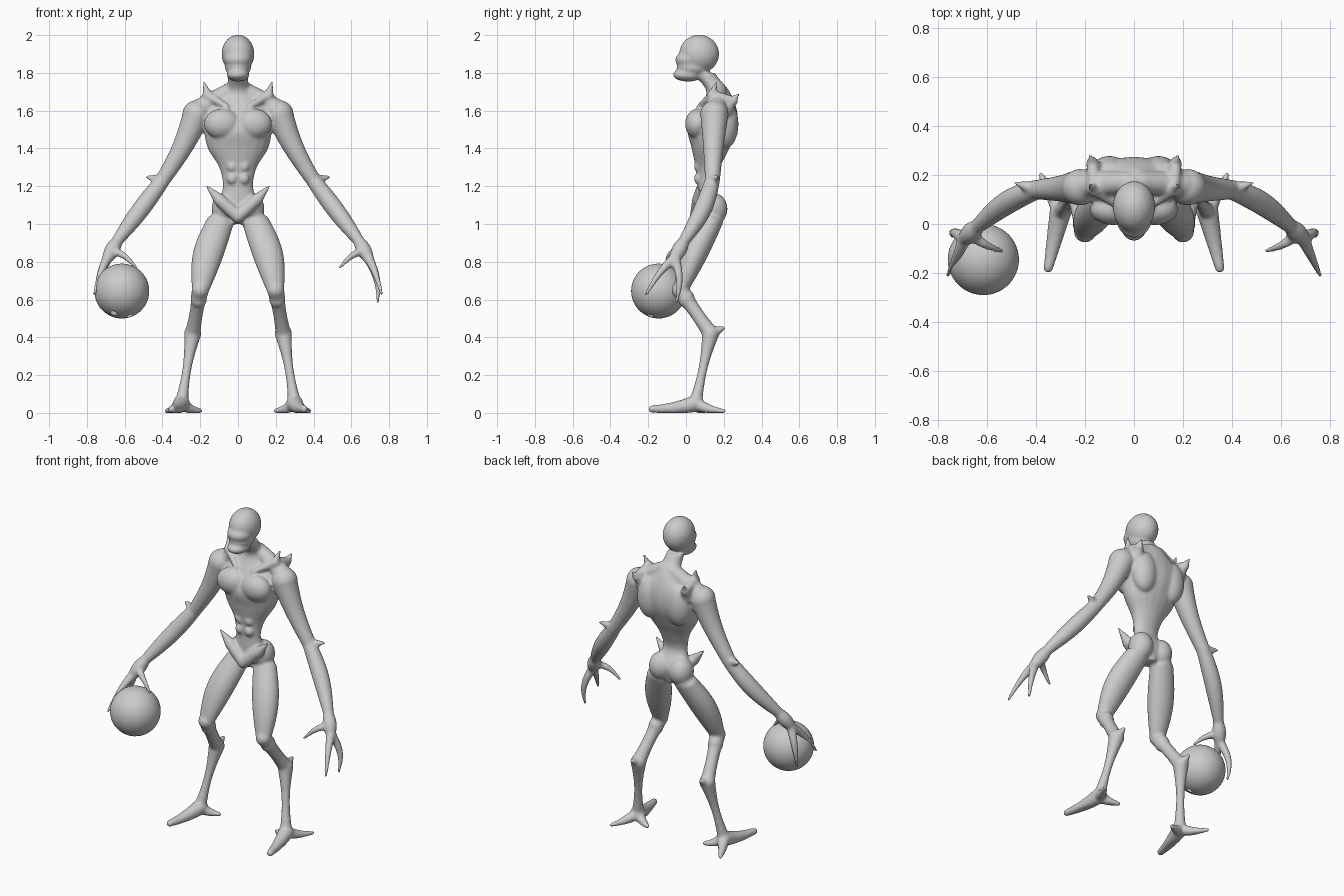
import bpy, bmesh, math
from mathutils import Vector, Matrix

default_cube = bpy.data.objects.get("Cube")
if default_cube:
    bpy.data.objects.remove(default_cube, do_unlink=True)

SIDEWAYS = Vector((1, 0, 0))
FORWARD = Vector((0, -1, 0))


def make_material(name, colour):
    material = bpy.data.materials.new(name)
    material.use_nodes = True
    material.diffuse_color = colour
    shader = material.node_tree.nodes["Principled BSDF"]
    shader.inputs["Base Color"].default_value = colour
    return material


def blob(bm, centre, radii):
    """Ellipsoid used for muscles, joints and the skull."""
    matrix = Matrix.Translation(centre) @ Matrix.Diagonal((*radii, 1))
    bmesh.ops.create_uvsphere(bm, u_segments=24, v_segments=16, radius=1, matrix=matrix)


def skin_rings(bm, rings):
    """Closed tube over a list of rings of points."""
    loops = [[bm.verts.new(point) for point in ring] for ring in rings]
    for lower, upper in zip(loops, loops[1:]):
        for k in range(len(lower)):
            bm.faces.new((lower[k - 1], lower[k], upper[k], upper[k - 1]))
    bm.faces.new(loops[0])
    bm.faces.new(loops[-1])


def ellipse(centre, u, v, sides=20):
    angles = [math.tau * k / sides for k in range(sides)]
    return [centre + u * math.cos(a) + v * math.sin(a) for a in angles]


def limb(bm, start, end, thick, thin, bulge=0, bow=(0, 0, 0), flat=1, side=SIDEWAYS, steps=12):
    """Tapered tube between two joints; it swells by bulge and bends by bow midway."""
    start, end, bow = Vector(start), Vector(end), Vector(bow)
    along = (end - start).normalized()
    across = (side - along * side.dot(along)).normalized()
    depth = along.cross(across) * flat
    rings = []
    for step in range(steps + 1):
        t = step / steps
        swell = math.sin(math.pi * t)
        radius = thick + (thin - thick) * t + bulge * swell
        rings.append(ellipse(start.lerp(end, t) + bow * swell, across * radius, depth * radius))
    skin_rings(bm, rings)
    for joint, radius in ((start, thick), (end, thin)):
        blob(bm, joint, [radius * flat] * 3)


def smooth_between(rows, steps=6):
    """Smooth curve through rows of values (Catmull-Rom)."""
    rows = [Vector(row) for row in rows]
    padded = [rows[0], *rows, rows[-1]]
    curve = []
    for before, a, b, after in zip(padded, padded[1:], padded[2:], padded[3:]):
        for step in range(steps):
            t = step / steps
            ease = t * t * (3 - 2 * t)
            slope_a, slope_b = (b - before) / 2, (after - a) / 2
            curve.append(a.lerp(b, ease) + slope_a * t * (1 - t) ** 2 - slope_b * t * t * (1 - t))
    return curve + [rows[-1]]


def add_arm(bm):
    shoulder = Vector((.22, .15, 1.58))
    elbow = Vector((.4, .14, 1.23))
    wrist = Vector((.64, -.01, .91))
    palm = Vector((.69, -.06, .82))
    knuckle = wrist.lerp(palm, .6)
    limb(bm, shoulder, elbow, .075, .04, bulge=-.003, bow=(-.015, 0, 0), side=FORWARD)
    limb(bm, elbow, wrist, .04, .03, bulge=.013, bow=(0, .02, 0), side=FORWARD)
    limb(bm, wrist, palm, .03, .03, bulge=.01, side=FORWARD)
    # Elbow spur
    limb(bm, elbow, elbow + Vector((.09, .03, .02)), .035, .006)
    # Thumb and two fingers
    limb(bm, knuckle, (.54, -.11, .77), .026, .009, bow=(0, -.01, .02))
    limb(bm, palm, (.76, -.21, .63), .028, .009, bow=(0, 0, .02))
    limb(bm, palm, (.74, -.05, .59), .028, .009, bow=(.02, .02, 0))


def add_leg(bm):
    hip = Vector((.09, .14, 1.02))
    knee = Vector((.2, -.03, .65))
    hock = Vector((.24, .13, .42))
    ankle = Vector((.3, .05, .05))
    limb(bm, hip, knee, .07, .046, bulge=.022, bow=(.015, -.01, 0), flat=.82)
    limb(bm, knee, hock, .046, .042, bulge=-.008)
    limb(bm, hock, ankle, .046, .036, bulge=-.017)
    # Kneecap swelling and hock spur
    blob(bm, knee.lerp(hock, .2), (.044, .044, .05))
    limb(bm, hock, hock + Vector((0, .07, .03)), .04, .01)
    # Long front toe, outer heel toe and inner toe
    for tip, thick, thin in (((.35, -.18, .02), .045, .02),
                             ((.38, .2, .01), .036, .012),
                             ((.2, .1, .01), .036, .014)):
        limb(bm, ankle, tip, thick, thin, bow=(0, 0, -.01))


def add_torso_muscles(bm):
    # Chest, shoulder blade and buttock
    blob(bm, (.085, .06, 1.53), (.095, .065, .08))
    blob(bm, (.1, .21, 1.53), (.08, .068, .13))
    blob(bm, (.07, .145, 1.08), (.07, .075, .085))
    # Trapezius
    limb(bm, (.03, .17, 1.71), (.2, .16, 1.61), .045, .055, side=FORWARD)
    # Belly muscles
    for row in range(3):
        blob(bm, (.032, .064, 1.24 + row * .065), (.028, .022, .03))
    # Collar ridge rising to a horn, and a second horn behind it
    ridge, horn, rear_horn = (.16, .14, 1.68), (.18, .16, 1.75), (.18, .28, 1.69)
    limb(bm, (.06, .07, 1.62), ridge, .015, .026, side=FORWARD)
    limb(bm, ridge, horn, .026, .006)
    limb(bm, (.15, .2, 1.6), rear_horn, .05, .006)
    limb(bm, ridge, (.17, .25, 1.65), .03, .025)
    # Hip crest ending in a point
    limb(bm, (0, .055, 1.04), (.1, .065, 1.13), .035, .033, side=FORWARD)
    limb(bm, (.1, .065, 1.13), (.165, .06, 1.2), .033, .006, side=FORWARD)


def add_torso(bm):
    # Rows of depth position, half width and half depth, evenly spaced upward
    rows = [(.13, .04, .05), (.13, .1, .07), (.105, .08, .045), (.115, .1, .065), (.13, .16, .1),
            (.14, .18, .13), (.165, .18, .105), (.17, .075, .062), (.1, .05, .056)]
    crotch, row_gap, steps = 1, .1, 6
    rings = []
    for i, (y, width, depth) in enumerate(smooth_between(rows, steps)):
        centre = Vector((0, y, crotch + row_gap * i / steps))
        rings.append(ellipse(centre, SIDEWAYS * width, FORWARD * depth))
    skin_rings(bm, rings)


def add_head(bm):
    # Skull, brow and jaw
    blob(bm, (0, .07, 1.9), (.087, .106, .102))
    blob(bm, (0, .025, 1.87), (.074, .082, .05))
    blob(bm, (0, .01, 1.79), (.06, .08, .036))
    blob(bm, (0, .04, 1.83), (.07, .09, .05))


def make_object(name, bm, material):
    bmesh.ops.recalc_face_normals(bm, faces=bm.faces)
    mesh = bpy.data.meshes.new(name)
    bm.to_mesh(mesh)
    bm.free()
    mesh.materials.append(material)
    mesh.shade_smooth()
    model = bpy.data.objects.new(name, mesh)
    bpy.context.collection.objects.link(model)
    return model


grey = make_material("pale grey", (.6, .6, .6, 1))

# Left half of the body, copied across to the right, then the central parts
body = bmesh.new()
for add_part in (add_arm, add_leg, add_torso_muscles):
    add_part(body)
copied = bmesh.ops.duplicate(body, geom=body.verts[:] + body.edges[:] + body.faces[:])["geom"]
copied_verts = [item for item in copied if isinstance(item, bmesh.types.BMVert)]
bmesh.ops.scale(body, vec=(-1, 1, 1), verts=copied_verts)
add_torso(body)
add_head(body)
for vert in body.verts:
    vert.co.z = max(vert.co.z, 0)

# Fuse all body parts into one soft skin
figure = make_object("creature_body", body, grey)
skin = figure.modifiers.new("skin", 'REMESH')
skin.mode = 'VOXEL'
skin.voxel_size = .008
skin.use_smooth_shade = True
soften = figure.modifiers.new("soften", 'SMOOTH')
soften.factor = .5
soften.iterations = 6

# Ball held by the right hand, with two open holes underneath
ball = bmesh.new()
ball_centre, ball_radius = Vector((-.615, -.145, .645)), .145
bmesh.ops.create_icosphere(ball, subdivisions=6, radius=ball_radius,
                           matrix=Matrix.Translation(ball_centre))
for direction in ((-.3, -.5, -.8), (.3, -.3, -.9)):
    hole = ball_centre + Vector(direction).normalized() * ball_radius
    rim = [vert for vert in ball.verts if (vert.co - hole).length < .014]
    bmesh.ops.delete(ball, geom=rim, context='VERTS')
make_object("held_ball", ball, grey)
